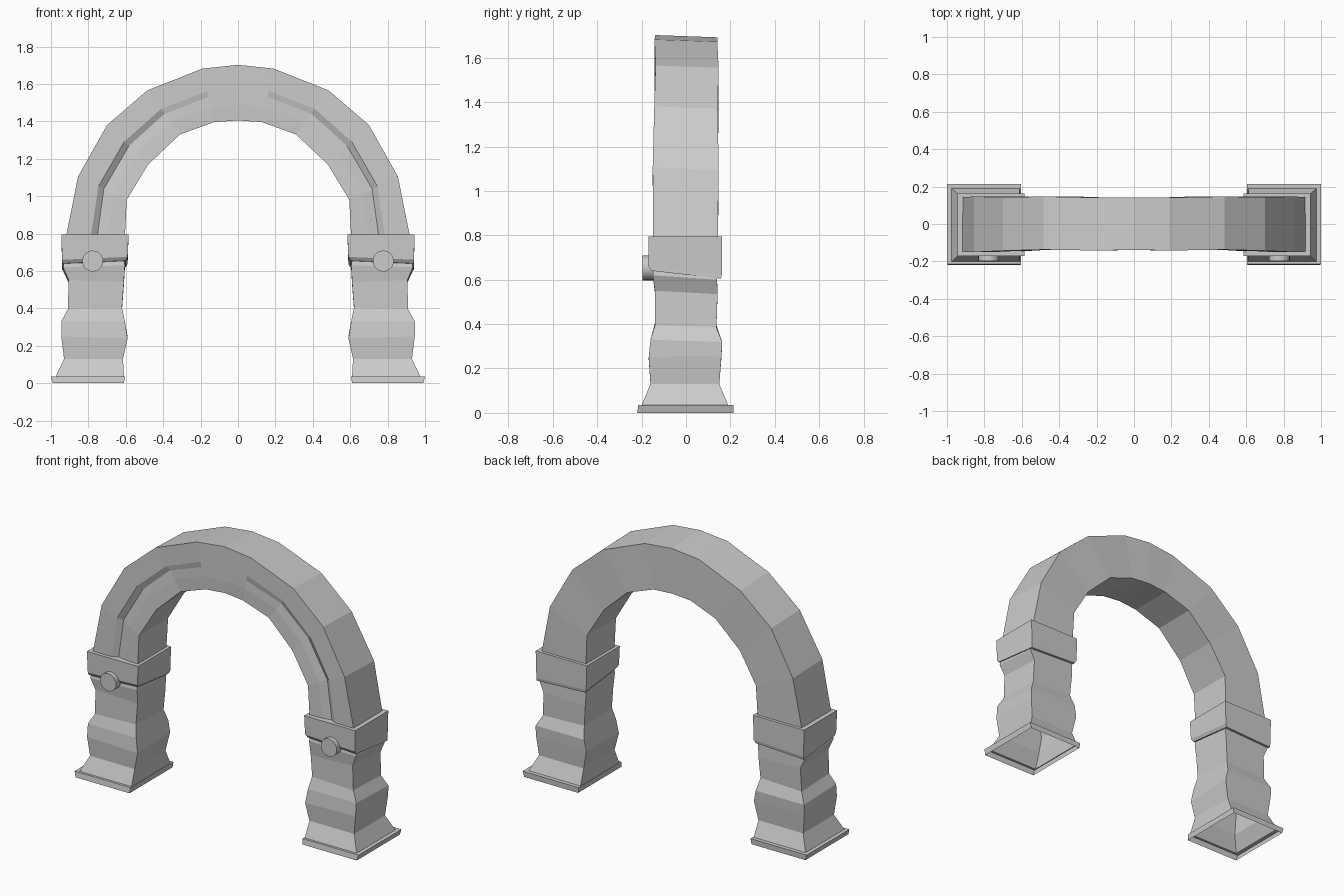
import bpy, bmesh, math
from mathutils import Matrix

cube = bpy.data.objects.get("Cube")
if cube:
    bpy.data.objects.remove(cube, do_unlink=True)

stone = bpy.data.materials.new("grey stone")
stone.use_nodes = True
GREY = (0.6, 0.6, 0.6, 1)
stone.diffuse_color = GREY
stone.node_tree.nodes["Principled BSDF"].inputs["Base Color"].default_value = GREY


def finish(name, bm):
    bmesh.ops.recalc_face_normals(bm, faces=bm.faces)
    mesh = bpy.data.meshes.new(name)
    bm.to_mesh(mesh)
    bm.free()
    mesh.materials.append(stone)
    obj = bpy.data.objects.new(name, mesh)
    bpy.context.collection.objects.link(obj)
    return obj


def loft(name, rings, cap_start=False, cap_end=False):
    """Skin a list of closed rings that all have the same point count."""
    bm = bmesh.new()
    loops = [[bm.verts.new(p) for p in ring] for ring in rings]
    for a, b in zip(loops, loops[1:]):
        for i in range(len(a)):
            j = (i + 1) % len(a)
            bm.faces.new((a[i], a[j], b[j], b[i]))
    if cap_start:
        bm.faces.new(loops[0])
    if cap_end:
        bm.faces.new(loops[-1])
    return finish(name, bm)


def rect(side, z, inner, outer, front, back, tilt=0.0, lean=0.0):
    """Four-cornered ring; tilt lowers the back, lean lowers the outer edge."""
    return [(side * inner, front, z), (side * outer, front, z - lean),
            (side * outer, back, z - tilt - lean), (side * inner, back, z - tilt)]


# Weathered pillar: z, inner x, outer x, front y, back y, tilt, lean
SHAFT = [
    (0.035, 0.61, 0.975, -0.20, 0.19, 0.0, 0.0),
    (0.13, 0.615, 0.93, -0.16, 0.15, 0.0, 0.0),
    (0.24, 0.59, 0.945, -0.168, 0.16, -0.01, -0.01),
    (0.33, 0.605, 0.945, -0.16, 0.163, 0.01, 0.0),
    (0.405, 0.62, 0.91, -0.14, 0.137, 0.01, 0.01),
    (0.54, 0.61, 0.905, -0.14, 0.142, 0.015, -0.01),
    (0.63, 0.605, 0.935, -0.15, 0.14, 0.02, 0.01),
    (0.66, 0.61, 0.93, -0.145, 0.14, 0.02, 0.01),
]
# Flared foot, open underneath
PLINTH = [
    (0.0, 0.61, 0.99, -0.22, 0.213, 0.0, 0.0),
    (0.035, 0.605, 1.0, -0.215, 0.215, 0.0, 0.0),
    (0.035, 0.61, 0.975, -0.20, 0.19, 0.0, 0.0),
]
# Collar block between pillar and arch
COLLAR = [
    (0.655, 0.60, 0.94, -0.155, 0.158, 0.035, 0.015),
    (0.675, 0.59, 0.94, -0.168, 0.162, 0.035, 0.015),
    (0.795, 0.585, 0.945, -0.17, 0.162, 0.0, 0.0),
]

for side, label in ((1, "left"), (-1, "right")):
    loft(label + "_pillar", [rect(side, *r) for r in SHAFT])
    loft(label + "_plinth", [rect(side, *r) for r in PLINTH])
    loft(label + "_collar", [rect(side, *r) for r in COLLAR], True, True)

    # Round boss on the front of the collar
    bm = bmesh.new()
    bmesh.ops.create_cone(bm, cap_ends=True, segments=24, radius1=0.056,
                          radius2=0.056, depth=0.09)
    bm.transform(Matrix.Translation((side * 0.777, -0.152, 0.653))
                 @ Matrix.Rotation(math.pi / 2, 4, "X"))
    boss = finish(label + "_boss", bm)
    for poly in boss.data.polygons:
        poly.use_smooth = abs(poly.normal.y) < 0.5

# Arch stations on one half: outer x, z; inner x, z; front y, back y, groove depth
HALF = [
    (0.92, 0.78, 0.605, 0.78, -0.148, 0.143, 0.02),
    (0.855, 1.105, 0.595, 0.98, -0.15, 0.147, 0.025),
    (0.70, 1.38, 0.48, 1.17, -0.143, 0.143, 0.02),
    (0.485, 1.565, 0.31, 1.33, -0.137, 0.147, 0.012),
    (0.19, 1.682, 0.13, 1.395, -0.142, 0.141, 0.0),
]
CROWN = (0.0, 1.702, 0.0, 1.405, -0.138, 0.143, 0.0)


def section(side, ox, oz, ix, iz, front, back, groove):
    """Cross-section with a shallow worn step across the front face."""
    def at(t, y):
        return (side * (ox + (ix - ox) * t), y, oz + (iz - oz) * t)
    return [at(0, front), at(0.42, front), at(0.53, front + groove),
            at(0.72, front + groove * 0.5), at(1, front + 0.004),
            at(1, back), at(0, back)]


sections = [section(-1, *h) for h in HALF]
sections.append(section(1, *CROWN))
sections += [section(1, *h) for h in reversed(HALF)]
for ring in sections:  # the top surface dips slightly toward the back
    x, y, z = ring[-1]
    ring[-1] = (x, y, z - 0.01)
loft("arch", sections, True, True)
